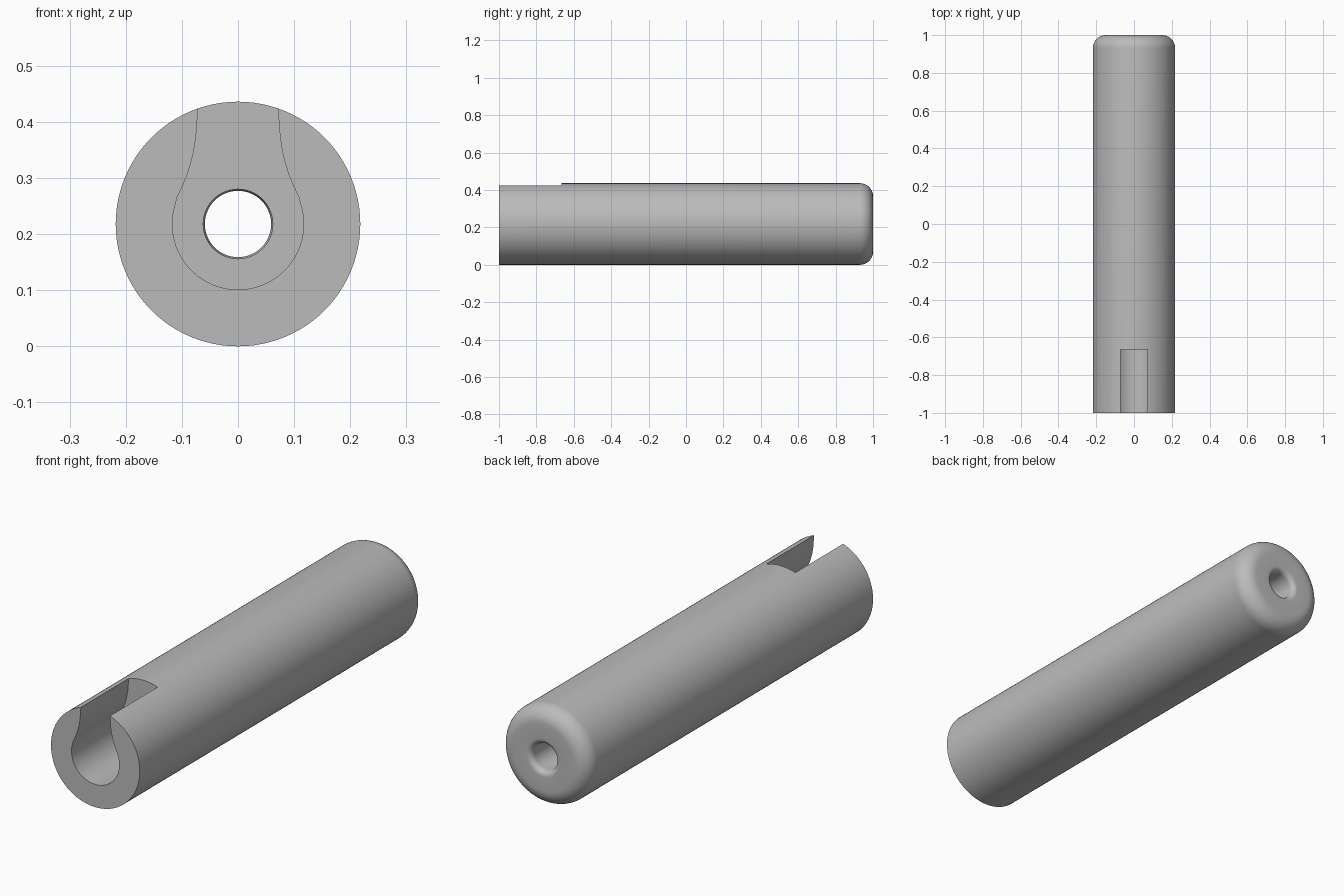
import bpy, bmesh
from math import sin, cos, pi, radians

if "Cube" in bpy.data.objects:
    bpy.data.objects.remove(bpy.data.objects["Cube"], do_unlink=True)

R = 0.218          # outer radius, also the height of the axis
BORE = 0.059
EDGE, LIP = 0.07, 0.024   # rear rounding, outside and at the bore
SLOT_END = -0.665

grey = bpy.data.materials.new("grey")
grey.use_nodes = True
colour = (0.5, 0.5, 0.5, 1)
grey.diffuse_color = colour
grey.node_tree.nodes["Principled BSDF"].inputs["Base Color"].default_value = colour


def make_object(name, bm):
    bmesh.ops.recalc_face_normals(bm, faces=bm.faces)
    mesh = bpy.data.meshes.new(name)
    bm.to_mesh(mesh)
    bm.free()
    mesh.materials.append(grey)
    obj = bpy.data.objects.new(name, mesh)
    bpy.context.collection.objects.link(obj)
    return obj


def arc(cx, cy, r, start, end, steps):
    angles = [radians(start + (end - start) * i / steps) for i in range(steps + 1)]
    return [(cx + r * cos(a), cy + r * sin(a)) for a in angles]


def lathe(name, profile, sides):
    """Turn a closed (radius, y) profile about the long axis."""
    bm = bmesh.new()
    rings = []
    for i in range(sides):
        a = 2 * pi * i / sides
        rings.append([bm.verts.new((r * sin(a), y, R + r * cos(a))) for r, y in profile])
    n = len(profile)
    for i in range(sides):
        p, q = rings[i], rings[(i + 1) % sides]
        for j in range(n):
            k = (j + 1) % n
            bm.faces.new((p[j], p[k], q[k], q[j]))
    return make_object(name, bm)


# Tube with a rounded rear end and a narrow bore
profile = [(BORE + 0.003, -1), (R, -1)]
profile += arc(R - EDGE, 1 - EDGE, EDGE, 0, 90, 10)
profile += arc(BORE + LIP, 1 - LIP, LIP, 90, 180, 8)
profile += [(BORE, SLOT_END + 0.05), (BORE + 0.003, SLOT_END + 0.04)]
body = lathe("tube_body", profile, 96)

# Keyhole-shaped cutter for the front slot
side = arc(0, R, 0.117, -90, 18, 20)
side += [(0.108, 0.267), (0.102, 0.279), (0.096, 0.292), (0.090, 0.307),
         (0.084, 0.327), (0.079, 0.347), (0.075, 0.372), (0.070, 0.44), (0.070, 0.5)]
outline = side + [(-x, z) for x, z in reversed(side[1:])]
bm = bmesh.new()
face = bm.faces.new([bm.verts.new((x, -1.1, z)) for x, z in outline])
extruded = bmesh.ops.extrude_face_region(bm, geom=[face])
moved = [v for v in extruded["geom"] if isinstance(v, bmesh.types.BMVert)]
bmesh.ops.translate(bm, vec=(0, SLOT_END + 1.1, 0), verts=moved)
cutter = make_object("slot_cutter", bm)
cutter.hide_render = True

# Cut the slot, then remove the cutter
cut = body.modifiers.new("slot", "BOOLEAN")
cut.operation = "DIFFERENCE"
cut.solver = "EXACT"
cut.object = cutter
bpy.ops.object.select_all(action="DESELECT")
body.select_set(True)
bpy.context.view_layer.objects.active = body
bpy.ops.object.modifier_apply(modifier=cut.name)
bpy.data.objects.remove(cutter, do_unlink=True)

bpy.ops.object.shade_smooth_by_angle(angle=radians(30))
